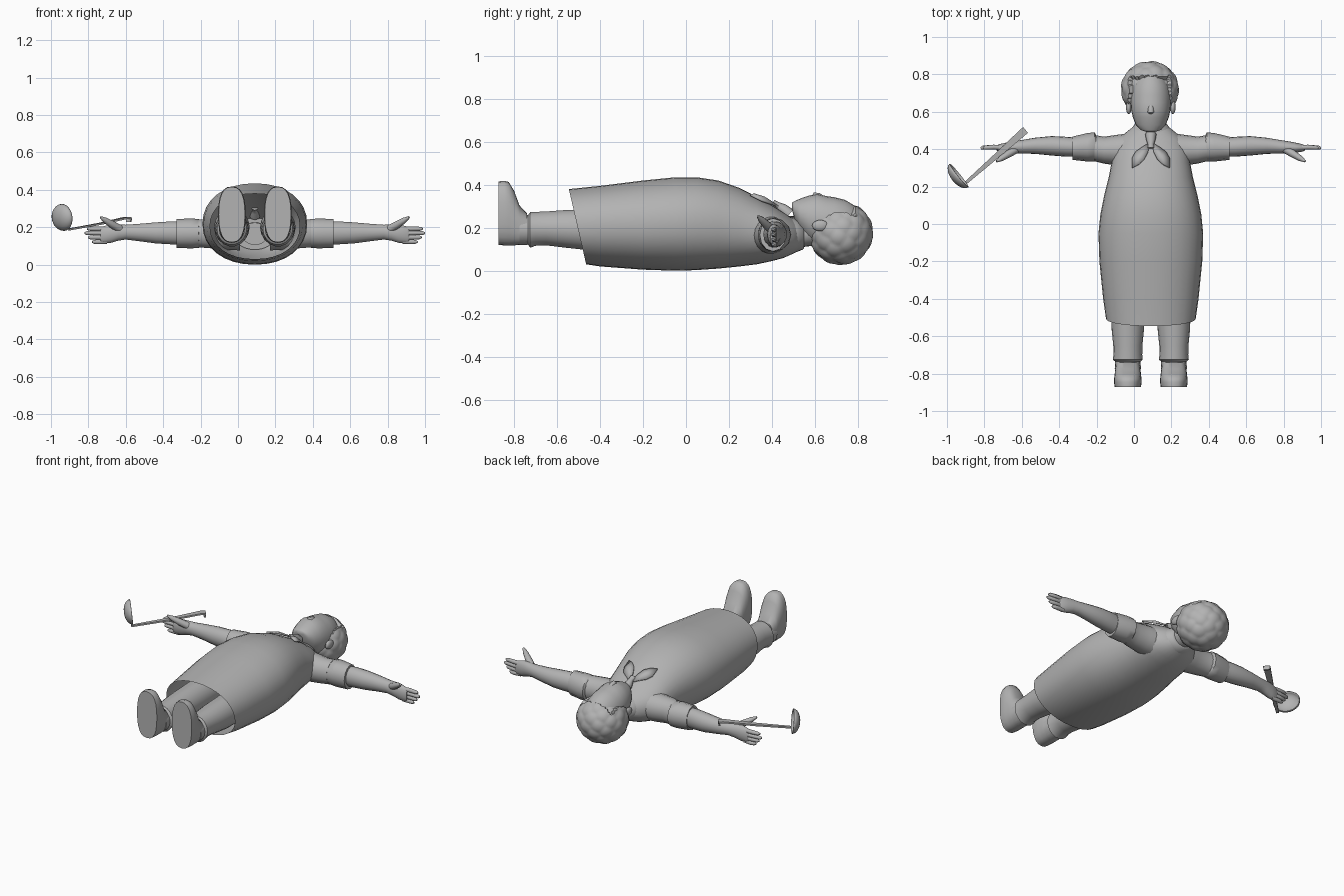
import bpy, bmesh, math
from mathutils import Vector

if "Cube" in bpy.data.objects:
    bpy.data.objects.remove(bpy.data.objects["Cube"])

CX = 0.09  # centre line of the figure
grey = bpy.data.materials.new("plain_grey")
grey.diffuse_color = (0.45, 0.45, 0.45, 1)
grey.use_nodes = True
grey.node_tree.nodes["Principled BSDF"].inputs["Base Color"].default_value = grey.diffuse_color


def finish(name, bm, angle=40, solid=0):
    bmesh.ops.recalc_face_normals(bm, faces=bm.faces)
    me = bpy.data.meshes.new(name)
    bm.to_mesh(me)
    bm.free()
    me.materials.append(grey)
    ob = bpy.data.objects.new(name, me)
    bpy.context.collection.objects.link(ob)
    if solid:
        m = ob.modifiers.new("thickness", 'SOLIDIFY')
        m.thickness = solid
        m.offset = 0
    bpy.ops.object.select_all(action='DESELECT')
    ob.select_set(True)
    bpy.context.view_layer.objects.active = ob
    bpy.ops.object.shade_smooth_by_angle(angle=math.radians(angle))
    return ob


def skin(name, rings, cap_start=True, cap_end=True, **kw):
    bm = bmesh.new()
    rows = [[bm.verts.new(p) for p in r] for r in rings]
    n = len(rows[0])
    for a, b in zip(rows, rows[1:]):
        for i in range(n):
            j = (i + 1) % n
            bm.faces.new((a[i], a[j], b[j], b[i]))
    if cap_start:
        bm.faces.new(rows[0])
    if cap_end:
        bm.faces.new(rows[-1])
    return finish(name, bm, **kw)


def oval(n, ra, rb, p=1.0):
    out = []
    for i in range(n):
        t = 2 * math.pi * i / n
        c, s = math.cos(t), math.sin(t)
        out.append((ra * math.copysign(abs(c) ** p, c), rb * math.copysign(abs(s) ** p, s)))
    return out


def loft_y(name, secs, n=24, p=1.0, **kw):
    # sections: y, x centre, z centre, x radius, z radius
    return skin(name, [[(x + a, y, z + b) for a, b in oval(n, rx, rz, p)]
                       for y, x, z, rx, rz in secs], **kw)


def loft_x(name, s, secs, n=18, p=1.0, **kw):
    # sections: distance from the centre line, y centre, z centre, y radius, z radius
    return skin(name, [[(CX + s * d, y + a, z + b) for a, b in oval(n, ry, rz, p)]
                       for d, y, z, ry, rz in secs], **kw)


def tube(name, pts, radii, n=10):
    pts = [Vector(q) for q in pts]
    rings = []
    for i, q in enumerate(pts):
        d = pts[min(i + 1, len(pts) - 1)] - pts[max(i - 1, 0)]
        rot = d.to_track_quat('Z', 'Y')
        rings.append([q + rot @ Vector((a, b, 0)) for a, b in oval(n, radii[i], radii[i])])
    return skin(name, rings, angle=60)


# Long dress: y, half width, lowest z, highest z
dress = [(-0.505, .24, .03, .38), (-.4, .255, .02, .395), (-.2, .275, .005, .42),
         (-.05, .28, 0, .435), (.05, .27, .003, .435), (.15, .25, .01, .42),
         (.25, .225, .02, .385), (.33, .21, .03, .345), (.40, .20, .045, .305),
         (.455, .175, .06, .27), (.50, .12, .08, .24), (.535, .075, .10, .215)]
rings = []
for k, (y, w, lo, hi) in enumerate(dress):
    slant = -0.23 if k == 0 else 0
    rings.append([(CX + a, y + slant * b, (lo + hi) / 2 + b)
                  for a, b in oval(32, w, (hi - lo) / 2, .93)])
skin("dress", rings, cap_start=False)


def chest_z(x, y):
    for (y0, w0, l0, h0), (y1, w1, l1, h1) in zip(dress, dress[1:]):
        if y0 <= y <= y1:
            t = (y - y0) / (y1 - y0)
            w, lo, hi = w0 + (w1 - w0) * t, l0 + (l1 - l0) * t, h0 + (h1 - h0) * t
            return (lo + hi) / 2 + (hi - lo) / 2 * math.sqrt(max(0, 1 - (x / w) ** 2))
    return .2


# Neck and collar
loft_y("neck", [(.46, CX, .165, .07, .06), (.54, CX, .17, .065, .06), (.62, CX, .19, .07, .07)])
loft_y("collar", [(.485, CX, .165, .115, .085), (.515, CX, .165, .1, .078),
                  (.545, CX, .163, .078, .064), (.55, CX, .163, .066, .055)])
# Head
loft_y("face", [(.493, CX, .303, .025, .014), (.503, CX, .283, .055, .04),
                (.53, CX, .258, .08, .077), (.57, CX, .243, .096, .106),
                (.61, CX, .236, .105, .122), (.65, CX, .226, .108, .122),
                (.69, CX, .22, .108, .122), (.74, CX, .212, .1, .118),
                (.79, CX, .2, .078, .1), (.83, CX, .2, .04, .06)], angle=60)
tube("nose", [(CX, .645, .335), (CX, .62, .346), (CX, .60, .346), (CX, .587, .338)],
     [.008, .016, .02, .008])

# Curly hair: scalloped ball with lumps round evenly spread points
seeds = []
for i in range(60):
    h = 1 - 2 * (i + .5) / 60
    r, t = math.sqrt(1 - h * h), i * 2.39996
    seeds.append(Vector((r * math.cos(t), r * math.sin(t), h)))
bm = bmesh.new()
bmesh.ops.create_icosphere(bm, subdivisions=5, radius=1)
for v in bm.verts:
    d = v.co.normalized()
    near = min((d - q).length for q in seeds)
    f = 1.03 - .55 * near * near
    if d.z > .25 and d.y < .45 and abs(d.x) < .72:   # hollow for the face
        f *= .86
    v.co = Vector((CX - .005 + d.x * .152 * f, .72 + d.y * .148 * f, .175 + d.z * .145 * f))
finish("curly_hair", bm, angle=50)

for s in (-1, 1):
    side = "right" if s > 0 else "left"
    # Ears
    bm = bmesh.new()
    bmesh.ops.create_uvsphere(bm, u_segments=14, v_segments=10, radius=1)
    for v in bm.verts:
        v.co = Vector((CX + s * .118 + v.co.x * .015, .625 + v.co.y * .038, .21 + v.co.z * .026))
    finish(side + "_ear", bm)

    # Sleeve with a wider cuff
    loft_x(side + "_sleeve", s, [(.08, .40, .165, .09, .09), (.18, .395, .165, .082, .085),
                                 (.25, .395, .166, .072, .078), (.30, .405, .167, .07, .076)])
    loft_x(side + "_cuff", s, [(.29, .41, .167, .06, .07), (.30, .412, .167, .078, .077),
                               (.34, .41, .167, .076, .08), (.42, .405, .167, .062, .077),
                               (.42, .405, .167, .052, .065)], n=12)
    # Arm and palm
    loft_x(side + "_arm", s, [(.38, .41, .168, .05, .062), (.45, .413, .17, .053, .062),
                              (.53, .418, .17, .052, .057), (.62, .418, .172, .043, .047),
                              (.69, .413, .174, .036, .04), (.73, .41, .172, .033, .044),
                              (.77, .408, .166, .028, .05), (.81, .407, .16, .02, .046),
                              (.825, .406, .158, .013, .038)])
    # Fingers and thumb
    for k, (z, tip) in enumerate([(.122, .87), (.146, .892), (.169, .91), (.192, .897)]):
        z0 = .158 + (z - .158) * .95
        tube(f"{side}_finger_{k + 1}",
             [(CX + s * .79, .408, z0), (CX + s * .84, .411, z), (CX + s * (tip - .012), .408, z),
              (CX + s * tip, .405, z)], [.013, .013, .011, .005])
    tube(side + "_thumb", [(CX + s * .72, .40, .19), (CX + s * .76, .375, .213),
                           (CX + s * .80, .35, .238), (CX + s * .825, .335, .254)],
         [.022, .02, .015, .006])

    # Trouser leg with a loose hem, then shoe
    x = CX + s * .123
    loft_y(side + "_leg", [(-.2, x, .2, .095, .1), (-.48, x, .192, .09, .095),
                           (-.57, x, .195, .086, .088), (-.65, x, .197, .078, .08),
                           (-.70, x, .195, .077, .08), (-.725, x, .19, .08, .084),
                           (-.735, x, .19, .068, .07), (-.775, x, .19, .07, .072)], n=18)
    loft_y(side + "_shoe", [(-.872, x, .268, .07, .148), (-.845, x, .268, .074, .15),
                            (-.825, x, .265, .073, .148), (-.80, x, .245, .07, .127),
                            (-.775, x, .212, .067, .092), (-.74, x, .195, .062, .072)],
           n=24, p=.8, angle=45)

    # Neckerchief tail lying on the chest
    leaf = [(.005, .435), (.045, .41), (.08, .385), (.10, .35), (.10, .30),
            (.065, .318), (.035, .345), (.015, .385)]
    bm = bmesh.new()
    vs = [bm.verts.new((CX + s * a, b, chest_z(a, b) + .012)) for a, b in leaf]
    mid = bm.verts.new((CX + s * .06, .365, chest_z(.06, .365) + .022))
    for i in range(len(vs)):
        bm.faces.new((vs[i], vs[(i + 1) % len(vs)], mid))
    finish(side + "_neckerchief_tail", bm, solid=.009)

# Neckerchief knot
tube("neckerchief_knot", [(CX, .48, .262), (CX, .45, .288), (CX, .425, .305), (CX, .405, .31)],
     [.03, .025, .016, .02], n=8)

# Ladle: flat tapering handle with a hooked end
path = [((-.905, .215, .188), .008), ((-.74, .36, .218), .014), ((-.60, .485, .25), .02),
        ((-.58, .503, .248), .02), ((-.585, .499, .228), .018)]
side_dir = Vector((-.64, .77, 0))
rings = []
for q, w in path:
    q = Vector(q)
    up = Vector((0, 0, .005)) if w != .018 else Vector((-.004, -.004, 0))
    rings.append([q + side_dir * w + up, q - side_dir * w + up,
                  q - side_dir * w - up, q + side_dir * w - up])
skin("ladle_handle", rings, angle=30)

# Ladle bowl: thin dish opening towards the handle
axis = Vector((.77, .62, .1)).normalized()
rot = axis.to_track_quat('Z', 'Y')
centre = Vector((-.935, .26, .253))
rings = []
for i in range(7):
    t = math.pi / 2 * i / 6.3
    r, h = .078 * math.cos(t), -.042 * math.sin(t)
    rings.append([centre + rot @ Vector((a, b, h)) for a, b in oval(24, r, r * .9)])
skin("ladle_bowl", rings, cap_start=False, solid=.005)
